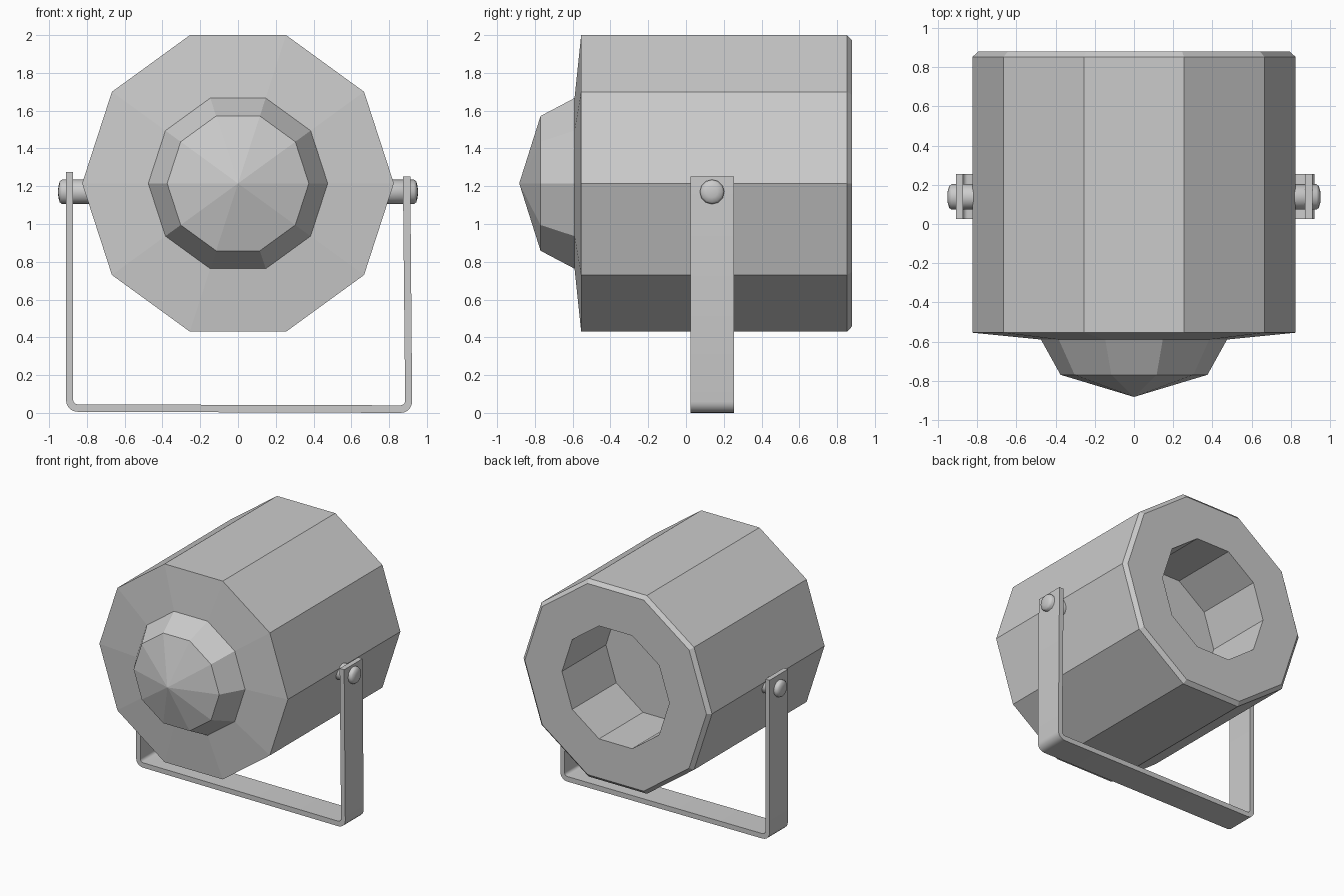
import bpy, bmesh
from math import sin, cos, pi, radians
from mathutils import Vector

if "Cube" in bpy.data.objects:
    bpy.data.objects.remove(bpy.data.objects["Cube"])


def make_object(name, bm):
    bmesh.ops.remove_doubles(bm, verts=bm.verts, dist=1e-5)
    bmesh.ops.recalc_face_normals(bm, faces=bm.faces)
    me = bpy.data.meshes.new(name)
    bm.to_mesh(me)
    bm.free()
    ob = bpy.data.objects.new(name, me)
    bpy.context.collection.objects.link(ob)
    return ob


def lathe(name, profile, sides, axis, origin):
    """Spin (radius, position) pairs about the x or y axis."""
    bm = bmesh.new()
    rings = []
    for r, p in profile:
        ring = []
        for i in range(sides):
            a = 2 * pi * i / sides
            u, z = r * cos(a), r * sin(a)
            co = Vector((u, p, z)) if axis == 'y' else Vector((p, u, z))
            ring.append(bm.verts.new(co + Vector(origin)))
        rings.append(ring)
    for a, b in zip(rings, rings[1:]):
        for i in range(sides):
            j = (i + 1) % sides
            bm.faces.new((a[i], a[j], b[j], b[i]))
    # weld the rings that collapse onto the axis
    bmesh.ops.dissolve_degenerate(bm, dist=1e-5, edges=bm.edges)
    return make_object(name, bm)


def smooth(ob, angle):
    bpy.ops.object.select_all(action='DESELECT')
    ob.select_set(True)
    bpy.context.view_layer.objects.active = ob
    bpy.ops.object.shade_smooth_by_angle(angle=radians(angle))


# ten-sided housing: plate, outer wall, rear bevel and deep rear recess
lathe("lamp_housing", [(0, -0.57), (0.475, -0.59), (0.825, -0.555), (0.825, 0.853),
                       (0.795, 0.88), (0.47, 0.88), (0.47, 0.33), (0, 0.33)],
      10, 'y', (0, 0, 1.215))

# faceted front dome
lathe("front_dome", [(0.475, -0.59), (0.375, -0.77), (0, -0.883)],
      10, 'y', (0, 0, 1.215))


# bent strap bracket, slightly uneven like a hand-bent strip
def corner(cx, cz, r, start, steps=5):
    return [(cx + r * cos(radians(start + 90 * i / steps)),
             cz + r * sin(radians(start + 90 * i / steps))) for i in range(steps + 1)]


outer = ([(-0.91, 1.275)] + corner(-0.85, 0.066, 0.06, 180)
         + corner(0.862, 0.06, 0.06, 270) + [(0.912, 1.252)])
inner = ([(-0.873, 1.275)] + corner(-0.848, 0.07, 0.025, 180)
         + corner(0.86, 0.065, 0.025, 270) + [(0.873, 1.252)])
bm = bmesh.new()
loops = [[bm.verts.new((x, y, z)) for x, z in path]
         for path, y in ((outer, 0.025), (inner, 0.025), (inner, 0.255), (outer, 0.255))]
for k in range(4):
    a, b = loops[k], loops[(k + 1) % 4]
    for i in range(len(a) - 1):
        bm.faces.new((a[i], a[i + 1], b[i + 1], b[i]))
for end in (0, -1):
    bm.faces.new([l[end] for l in loops])
smooth(make_object("bracket_strap", bm), 30)

# pivot bolts with domed heads
for side, label in ((-1, "left"), (1, "right")):
    prof = [(0, 0.72), (0.065, 0.72), (0.065, 0.932), (0.055, 0.944), (0.03, 0.951), (0, 0.953)]
    bolt = lathe("pivot_bolt_" + label, [(r, side * p) for r, p in prof],
                 12, 'x', (0, 0.138, 1.17))
    smooth(bolt, 50)
